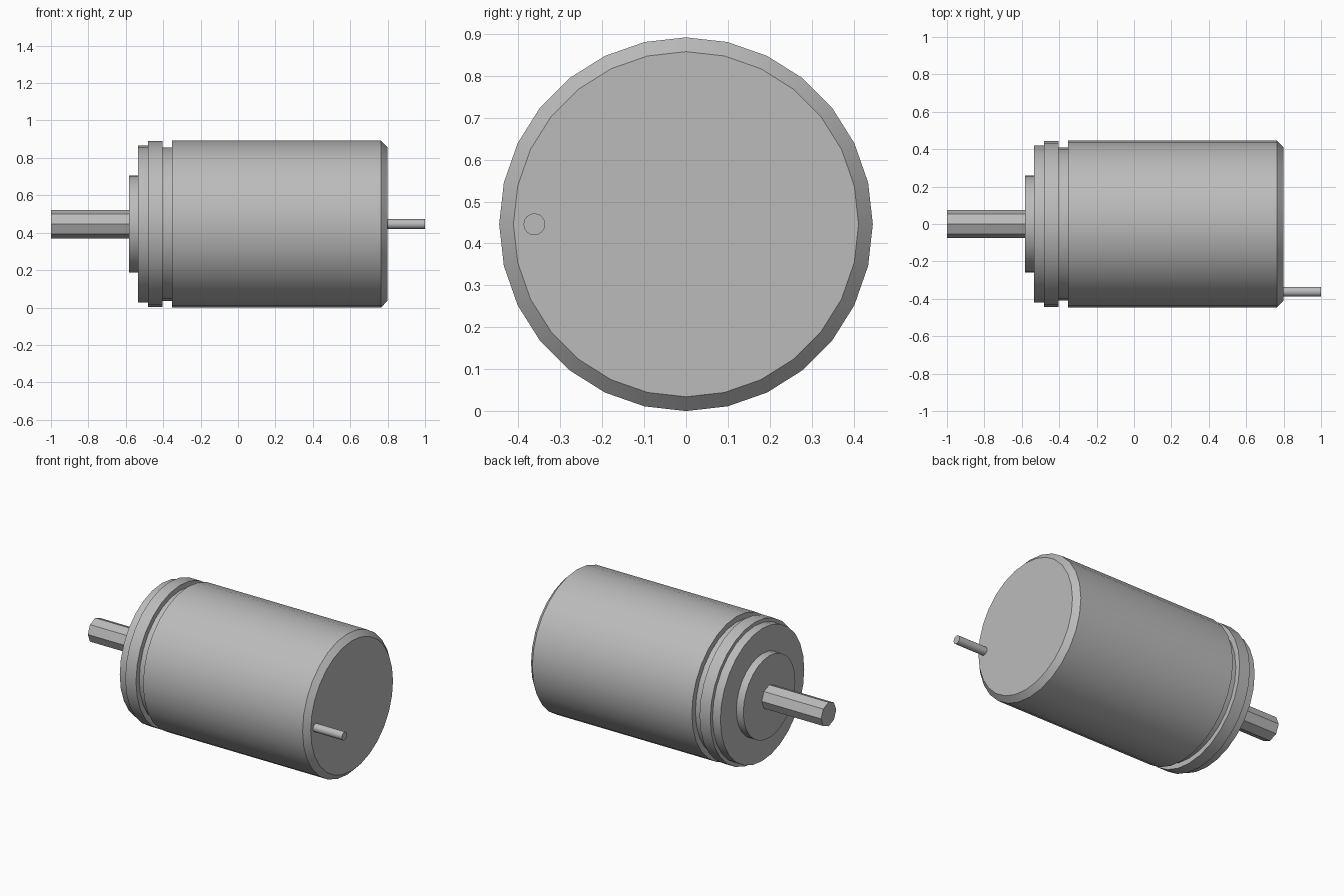
import bpy, bmesh, math

cube = bpy.data.objects.get("Cube")
if cube:
    bpy.data.objects.remove(cube, do_unlink=True)

AXIS_Z = 0.446

metal = bpy.data.materials.new("grey metal")
metal.use_nodes = True
GREY = (0.5, 0.5, 0.5, 1)
metal.diffuse_color = GREY
metal.node_tree.nodes["Principled BSDF"].inputs["Base Color"].default_value = GREY


def turned(name, profile, sides, y=0.0, z=AXIS_Z, smooth=35):
    """Closed solid turned about the x axis from (x, radius) points."""
    bm = bmesh.new()
    rings = []
    for x, r in profile:
        ring = []
        for i in range(sides):
            a = 2 * math.pi * i / sides
            ring.append(bm.verts.new((x, y + r * math.sin(a), z + r * math.cos(a))))
        rings.append(ring)
    for a, b in zip(rings, rings[1:]):
        for i in range(sides):
            j = (i + 1) % sides
            bm.faces.new((a[i], a[j], b[j], b[i]))
    bm.faces.new(rings[0])
    bm.faces.new(rings[-1])
    bmesh.ops.recalc_face_normals(bm, faces=bm.faces)
    mesh = bpy.data.meshes.new(name)
    bm.to_mesh(mesh)
    bm.free()
    mesh.materials.append(metal)
    ob = bpy.data.objects.new(name, mesh)
    bpy.context.collection.objects.link(ob)
    bpy.ops.object.select_all(action='DESELECT')
    ob.select_set(True)
    bpy.context.view_layer.objects.active = ob
    bpy.ops.object.shade_smooth_by_angle(angle=math.radians(smooth))
    return ob


# Main can with chamfered rear, groove, flange and front step
turned("motor_body", [
    (-0.535, 0.42), (-0.48, 0.42),
    (-0.48, 0.443), (-0.405, 0.443),
    (-0.405, 0.41), (-0.353, 0.41),
    (-0.353, 0.446), (0.765, 0.446), (0.798, 0.412)], 28)

# Raised front boss
turned("front_boss", [(-0.584, 0.26), (-0.53, 0.26)], 28)

# Output shaft
turned("drive_shaft", [(-1.0, 0.076), (-0.58, 0.076)], 8)

# Rear terminal pin
turned("terminal_pin", [(0.79, 0.026), (1.0, 0.026)], 16, y=-0.362)
